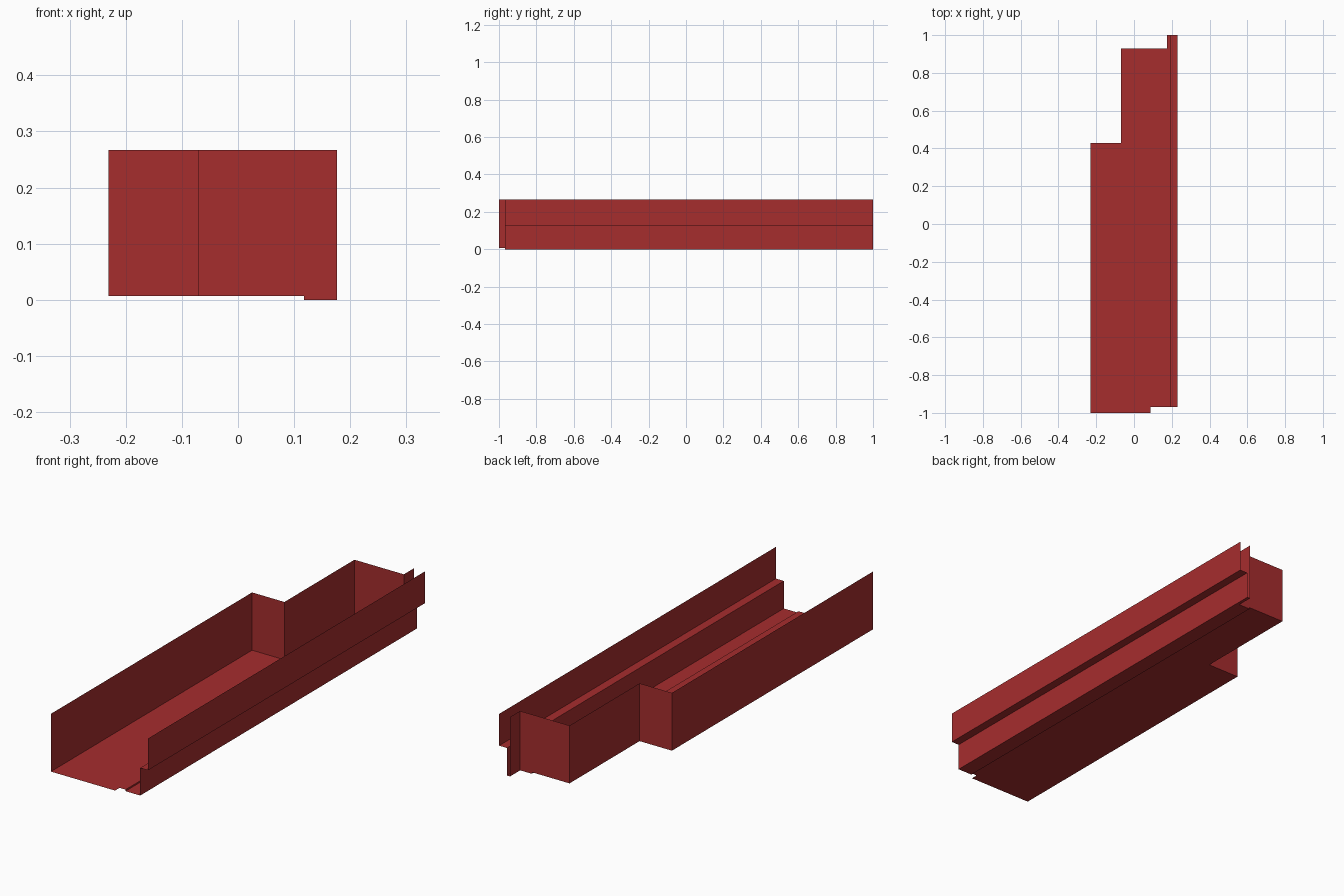
import bpy

cube = bpy.data.objects.get("Cube")
if cube:
    bpy.data.objects.remove(cube, do_unlink=True)

red = bpy.data.materials.new("brick_red")
red.use_nodes = True
colour = (0.38, 0.026, 0.027, 1)
red.diffuse_color = colour
red.node_tree.nodes["Principled BSDF"].inputs["Base Color"].default_value = colour

# Shared dimensions
LEFT, STEP, LIP, END, INNER, OUTER = -0.231, -0.07, 0.118, 0.176, 0.191, 0.23
FRONT, TRIM_FRONT, MID, REAR, BACK = -1.0, -0.968, 0.43, 0.928, 1.0
FLOOR, LEDGE, TOP = 0.007, 0.124, 0.267


def sheet(name, verts, faces):
    mesh = bpy.data.meshes.new(name)
    mesh.from_pydata(verts, [], faces)
    mesh.materials.append(red)
    obj = bpy.data.objects.new(name, mesh)
    bpy.context.collection.objects.link(obj)
    return obj


def strip(name, start, end):
    """Join two matching polylines with a row of quads."""
    n = len(start)
    quads = [(i, i + 1, n + i + 1, n + i) for i in range(n - 1)]
    return sheet(name, start + end, quads)


def polygon(name, verts):
    return sheet(name, verts, [tuple(range(len(verts)))])


# Main floor with stepped plan
plan = [(LEFT, FRONT), (0.088, FRONT), (0.088, TRIM_FRONT), (LIP, TRIM_FRONT),
        (LIP, REAR), (STEP, REAR), (STEP, MID), (LEFT, MID)]
polygon("floor", [(x, y, FLOOR) for x, y in plan])

# Stepped side walls
path = [(LEFT, FRONT), (LEFT, MID), (STEP, MID), (STEP, REAR)]
strip("stepped_wall", [(x, y, TOP) for x, y in path], [(x, y, FLOOR) for x, y in path])

# Rear end wall, notched over the channel, and its short return
end = [(STEP, TOP), (END, TOP), (END, 0), (LIP, 0), (LIP, FLOOR), (STEP, FLOOR)]
polygon("end_wall", [(x, REAR, z) for x, z in end])
strip("return_wall", [(END, REAR, TOP), (END, BACK, TOP)], [(END, REAR, 0), (END, BACK, 0)])

# Channel beside the floor
channel = [(LIP, FLOOR), (LIP, 0), (END, 0)]
strip("channel", [(x, REAR, z) for x, z in channel],
      [(x, TRIM_FRONT, z) for x, z in channel])

# Folded outer trim: channel edge, lower wall, ledge, upper wall
trim = [(END, 0), (INNER, 0), (INNER, LEDGE), (OUTER, LEDGE), (OUTER, TOP)]
strip("outer_trim", [(x, BACK, z) for x, z in trim],
      [(x, TRIM_FRONT, z) for x, z in trim])
